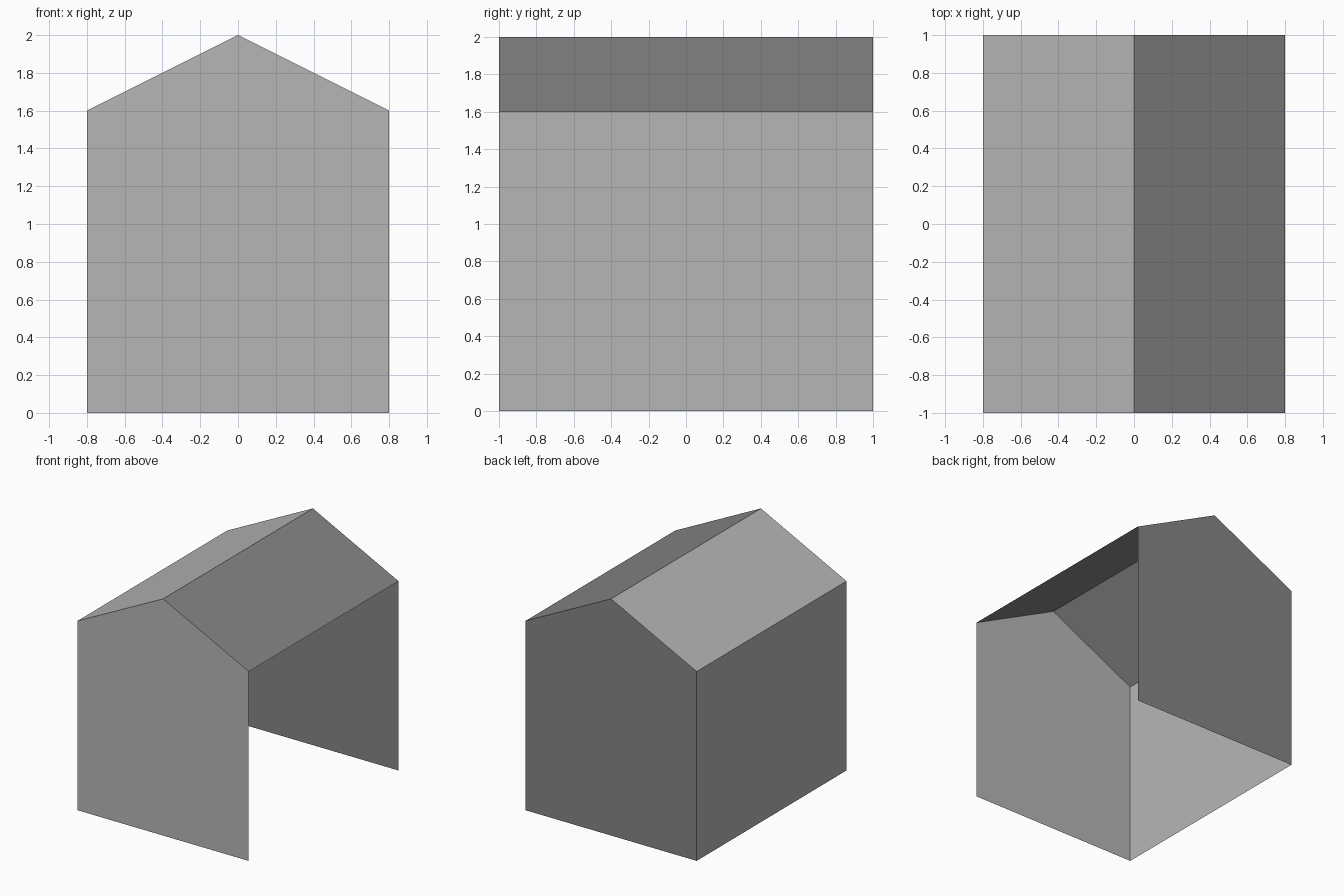
import bpy

cube = bpy.data.objects.get("Cube")
if cube:
    bpy.data.objects.remove(cube, do_unlink=True)

HALF_W, HALF_L, EAVE, RIDGE = 0.8, 1.0, 1.6, 2.0


def make_material(name, value):
    mat = bpy.data.materials.new(name)
    mat.use_nodes = True
    colour = (value, value, value, 1.0)
    mat.diffuse_color = colour
    mat.node_tree.nodes["Principled BSDF"].inputs["Base Color"].default_value = colour
    return mat


light_grey = make_material("light grey", 0.47)
dark_grey = make_material("dark grey", 0.24)


def make_panel(name, points, mat):
    """One flat sheet, wound so its normal faces outward."""
    mesh = bpy.data.meshes.new(name)
    mesh.from_pydata(points, [], [range(len(points))])
    mesh.materials.append(mat)
    mesh.update()
    obj = bpy.data.objects.new(name, mesh)
    bpy.context.collection.objects.link(obj)
    return obj


def strip(start, end):
    """Sweep a segment of the (x, z) section along the length."""
    (xa, za), (xb, zb) = start, end
    return [(xa, -HALF_L, za), (xb, -HALF_L, zb),
            (xb, HALF_L, zb), (xa, HALF_L, za)]


# Gable section, from the base on +x over the ridge to the base on -x
section = [(HALF_W, 0), (HALF_W, EAVE), (0, RIDGE), (-HALF_W, EAVE), (-HALF_W, 0)]

# Gable end walls
make_panel("front_wall", [(x, -HALF_L, z) for x, z in section], light_grey)
make_panel("back_wall", [(x, HALF_L, z) for x, z in reversed(section)], dark_grey)

# Roof slopes and the single side wall; the +x side and the floor stay open
make_panel("left_roof", strip(section[2], section[1]), dark_grey)
make_panel("right_roof", strip(section[3], section[2]), light_grey)
make_panel("right_wall", strip(section[4], section[3]), light_grey)
